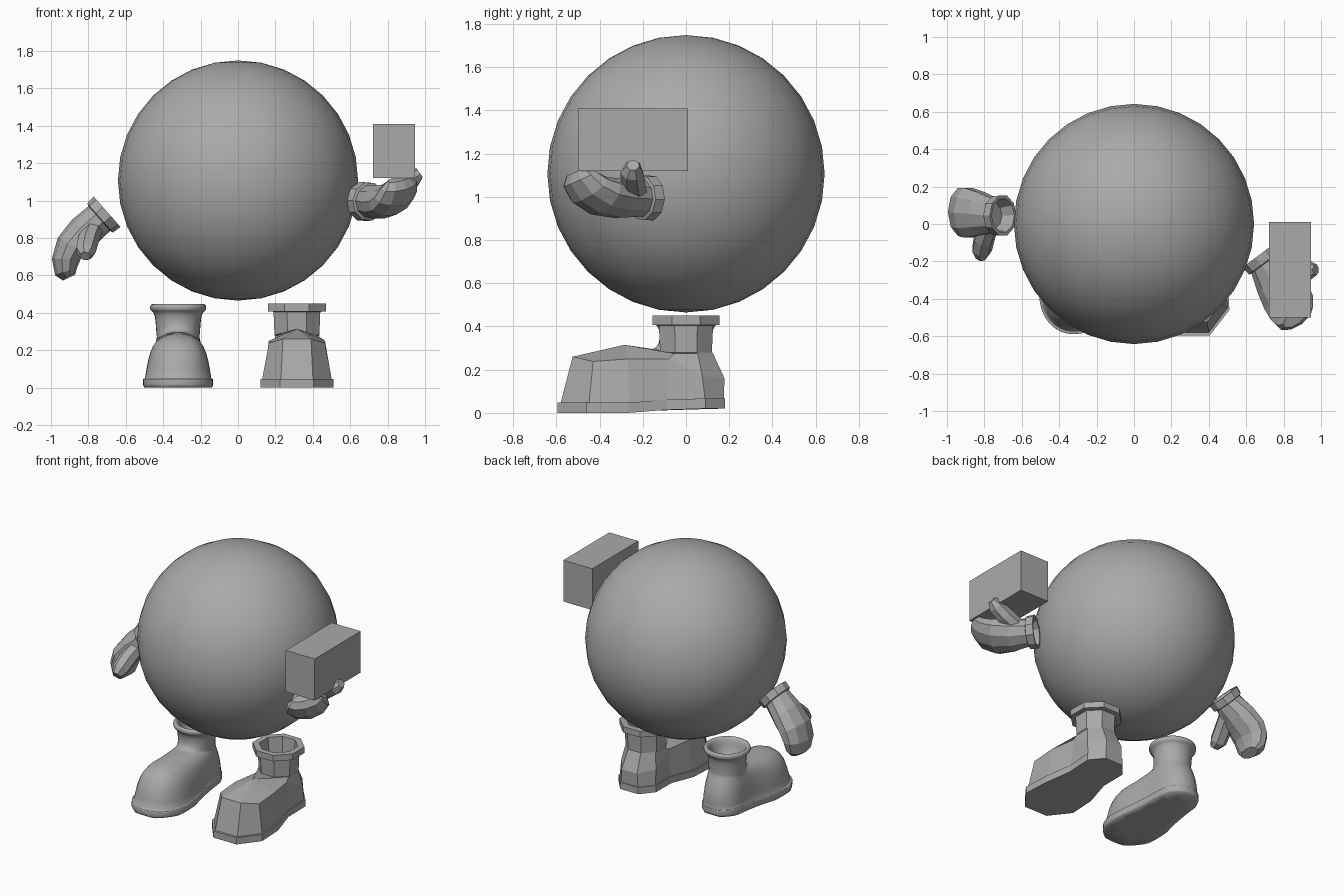
import bpy, bmesh, math
from mathutils import Vector, Matrix

cube = bpy.data.objects.get("Cube")
if cube:
    bpy.data.objects.remove(cube)

grey = bpy.data.materials.new("plain grey")
grey.use_nodes = True
grey.diffuse_color = (0.4, 0.4, 0.4, 1)
grey.node_tree.nodes["Principled BSDF"].inputs["Base Color"].default_value = (0.4, 0.4, 0.4, 1)


def finish(bm, name, smooth=False):
    bmesh.ops.recalc_face_normals(bm, faces=bm.faces)
    mesh = bpy.data.meshes.new(name)
    bm.to_mesh(mesh)
    bm.free()
    mesh.materials.append(grey)
    mesh.polygons.foreach_set("use_smooth", [smooth] * len(mesh.polygons))
    obj = bpy.data.objects.new(name, mesh)
    bpy.context.collection.objects.link(obj)
    return obj


def loft(bm, rings):
    """Skin closed rings; coincident points are shared and both ends are capped."""
    seen = {}

    def vert(p):
        key = tuple(round(c, 4) for c in p)
        if key not in seen:
            seen[key] = bm.verts.new(p)
        return seen[key]

    def face(verts):
        verts = list(dict.fromkeys(verts))
        if len(verts) > 2 and not bm.faces.get(verts):
            bm.faces.new(verts)

    loops = [[vert(p) for p in ring] for ring in rings]
    for a, b in zip(loops, loops[1:]):
        for i in range(len(a)):
            j = (i + 1) % len(a)
            face([a[i], a[j], b[j], b[i]])
    face(loops[0])
    face(loops[-1])
    return loops


# Body
bm = bmesh.new()
bmesh.ops.create_uvsphere(bm, u_segments=32, v_segments=16, radius=0.642,
                          matrix=Matrix.Translation((0, 0, 1.107)))
finish(bm, "round_body", True)

# Carried box
bm = bmesh.new()
bmesh.ops.create_cube(bm, size=1, matrix=Matrix.Translation((0.833, -0.245, 1.265))
                      @ Matrix.Diagonal((0.225, 0.51, 0.29, 1)))
finish(bm, "carried_box")


# Boots
def both_sides(half, cx):
    """Complete a ring from its toe-to-heel half."""
    left = [Vector((cx + x, y, z)) for x, y, z in half]
    right = [Vector((cx - x, y, z)) for x, y, z in reversed(half)]
    return left + right


def shaft(r, z):
    """Octagonal ring on the six-point half layout."""
    k = r * 0.42
    return [(k, -r, z)] * 3 + [(r, -k, z), (r, k, z), (k, r, z)]


def boot(name, cx, rounded):
    sole = [(0.09, -0.595), (0.195, -0.46), (0.185, -0.27),
            (0.14, -0.09), (0.145, 0.09), (0.07, 0.18)]
    lift = [0, 0, 0, 0.014, 0.02, 0.02]
    bottom = [(x, y, h) for (x, y), h in zip(sole, lift)]
    band = [(x, y, h + 0.047) for x, y, h in bottom]
    welt = [(x * 0.95, y * 0.975, h) for x, y, h in band]
    upper = [(0.075, -0.525, 0.26), (0.15, -0.43, 0.238), (0.15, -0.27, 0.25),
             (0.122, -0.08, 0.25), (0.135, 0.075, 0.17), (0.06, 0.178, 0.16)]
    instep = [(0, -0.285, 0.315)] * 3 + [(0.115, -0.055, 0.275),
                                         (0.115, 0.055, 0.275), (0.05, 0.125, 0.275)]
    ankle = shaft(0.12, 0.28)
    halves = [bottom, band, welt, upper, instep, ankle, shaft(0.125, 0.405),
              shaft(0.155, 0.408), shaft(0.155, 0.45), shaft(0.115, 0.45),
              shaft(0.1, 0.3)]
    bm = bmesh.new()
    loops = loft(bm, [both_sides(h, cx) for h in halves])
    if rounded:
        crease = bm.edges.layers.float.new("crease_edge")
        for loop in loops[:3]:
            for a, b in zip(loop, loop[1:] + loop[:1]):
                bm.edges.get((a, b))[crease] = 0.75
    obj = finish(bm, name, rounded)
    if rounded:
        mod = obj.modifiers.new("rounding", 'SUBSURF')
        mod.levels = mod.render_levels = 2


boot("left_boot", 0.315, False)
boot("right_boot", -0.32, True)


# Mittens
def hand(name, origin, along, palm, side):
    d = Vector(along).normalized()
    p = Vector(palm)
    p = (p - d * p.dot(d)).normalized()
    w = d.cross(p) * side
    o = Vector(origin)

    def ring(a, c, shift, half_w, half_t, bend, n=10):
        """Oval ring across the hand, tipped towards the palm by bend degrees."""
        t = math.radians(bend)
        thick = p * math.cos(t) - d * math.sin(t)
        centre = o + d * a + p * c + w * shift
        return [centre + w * (half_w * math.cos(q)) + thick * (half_t * math.sin(q))
                for q in (math.tau * (i + 0.5) / n for i in range(n))]

    sections = [(0.07, 0, 0, 0.07, 0.07, 0), (0, 0, 0, 0.092, 0.092, 0),
                (0, 0, 0, 0.112, 0.108, 0), (0.05, 0, 0, 0.108, 0.104, 0),
                (0.055, 0, 0, 0.094, 0.088, 0), (0.16, 0, -0.01, 0.122, 0.092, 5),
                (0.26, 0.012, -0.015, 0.14, 0.087, 20), (0.33, 0.045, -0.02, 0.135, 0.077, 48),
                (0.375, 0.095, -0.02, 0.115, 0.062, 68), (0.385, 0.13, -0.02, 0.075, 0.036, 75)]
    bm = bmesh.new()
    loft(bm, [ring(*s) for s in sections])

    # Thumb
    path = [(0.12, 0.02, 0.05, 0.055), (0.18, 0.05, 0.125, 0.058),
            (0.225, 0.082, 0.185, 0.055), (0.245, 0.1, 0.225, 0.03)]
    out = (d * 0.5 + p * 0.4 + w * 0.8).normalized()
    u = out.cross(p).normalized()
    v = out.cross(u)
    rings = []
    for a, c, s, r in path:
        centre = o + d * a + p * c + w * s
        rings.append([centre + (u * math.cos(q) + v * math.sin(q)) * r
                      for q in (math.tau * i / 7 for i in range(7))])
    loft(bm, rings)
    finish(bm, name)


hand("right_hand", (-0.70, 0.045, 0.94), (-0.75, 0, -0.66), (0.66, 0, -0.75), 1)
hand("left_hand", (0.67, -0.165, 0.995), (0.6, -0.8, 0), (-0.3, 0, 0.95), -1)
